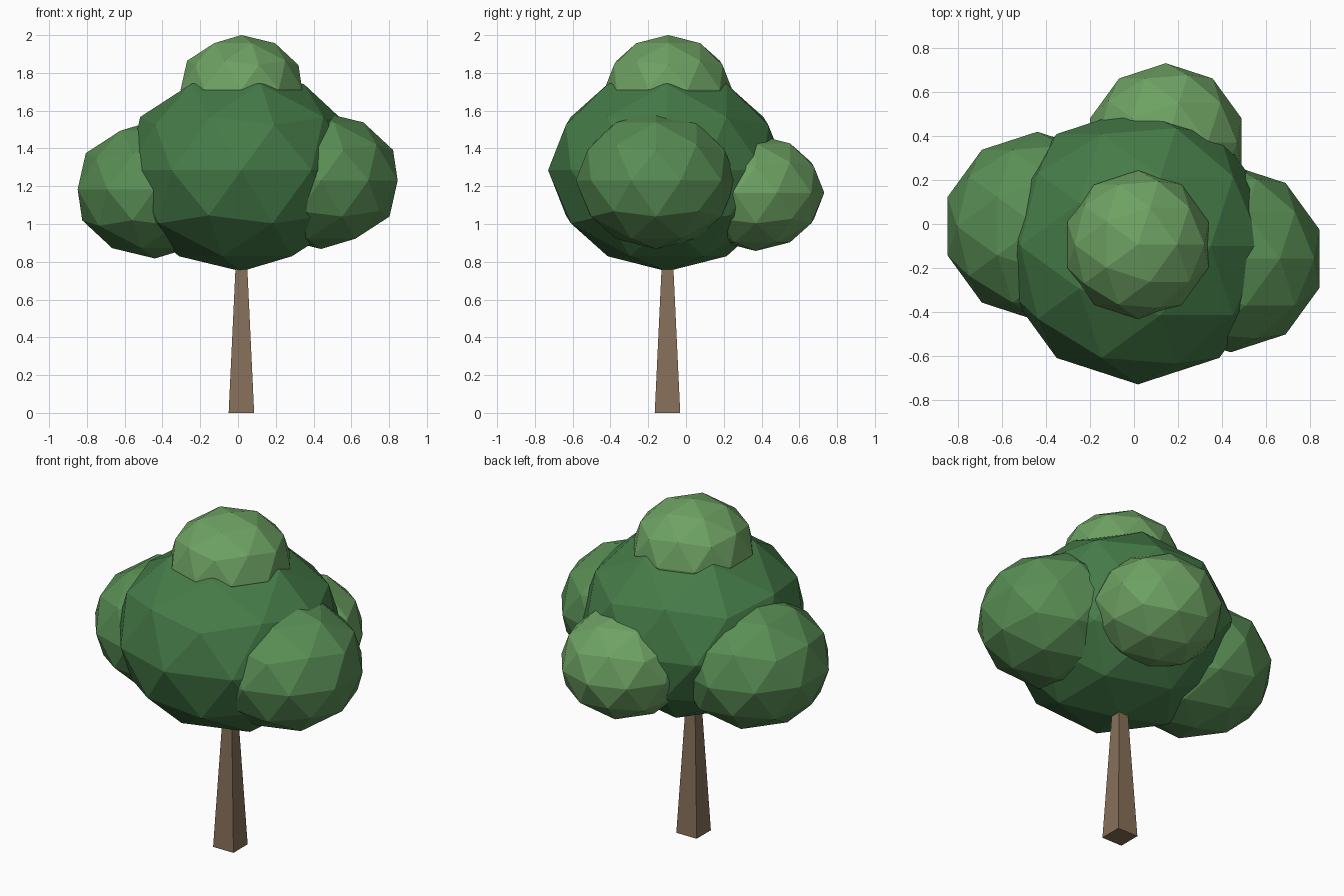
import bpy
from math import radians, sqrt

if "Cube" in bpy.data.objects:
    bpy.data.objects.remove(bpy.data.objects["Cube"])


def material(name, rgb):
    mat = bpy.data.materials.new(name)
    mat.diffuse_color = (*rgb, 1.0)
    mat.use_nodes = True
    mat.node_tree.nodes["Principled BSDF"].inputs["Base Color"].default_value = mat.diffuse_color
    return mat


BARK = material("bark", (0.24, 0.16, 0.10))
DARK = material("dark_leaves", (0.06, 0.20, 0.065))
MID = material("mid_leaves", (0.10, 0.27, 0.09))
LIGHT = material("light_leaves", (0.155, 0.36, 0.125))


def finish(name, mat):
    obj = bpy.context.object
    obj.name = name
    obj.data.materials.append(mat)
    bpy.ops.object.transform_apply(location=False, rotation=True, scale=True)
    return obj


def clump(name, centre, radius, mat):
    """Faceted leaf ball, slightly squashed in height."""
    bpy.ops.mesh.primitive_ico_sphere_add(subdivisions=2, radius=radius, location=centre)
    bpy.context.object.scale = (1, 1, 0.85)
    return finish(name, mat)


# Square tapered trunk, its top buried in the crown
height = 0.90
bpy.ops.mesh.primitive_cone_add(
    vertices=4, radius1=0.0675 * sqrt(2), radius2=0.025 * sqrt(2), depth=height,
    location=(0.018, -0.098, height / 2), rotation=(0, 0, radians(45)))
finish("trunk", BARK)

# Crown: one large ball with smaller ones grown into it
clump("main_crown", (0.018, -0.10, 1.285), 0.63, DARK)
clump("left_clump", (-0.44, -0.01, 1.183), 0.43, MID)
clump("right_clump", (0.44, -0.158, 1.23), 0.426, MID)
clump("back_clump", (0.145, 0.37, 1.165), 0.362, LIGHT)
clump("top_clump", (0.018, -0.094, 1.713), 0.338, LIGHT)
